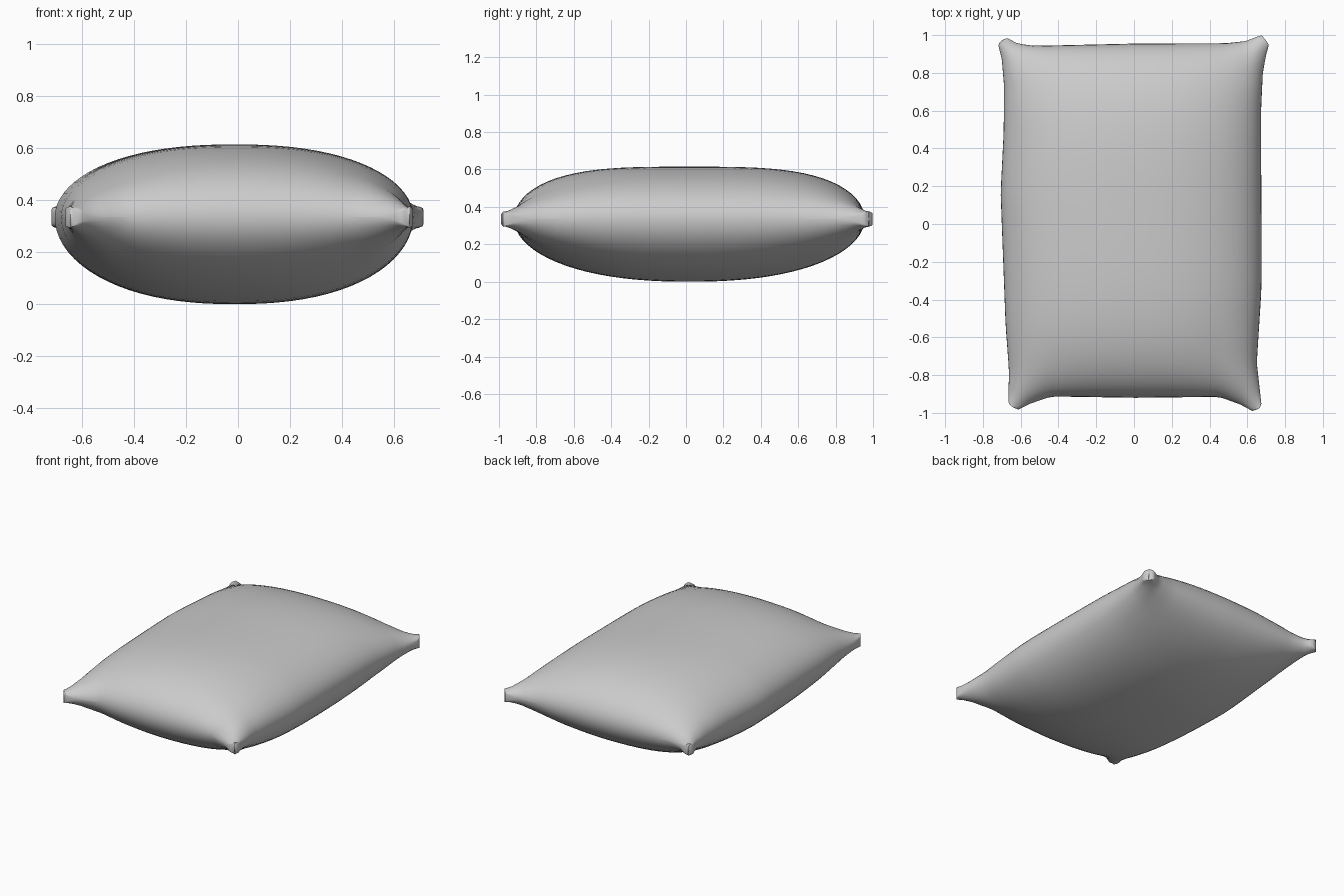
import bpy, bmesh, math

if "Cube" in bpy.data.objects:
    bpy.data.objects.remove(bpy.data.objects["Cube"])

N = 40        # grid cells per side
MID = 0.335   # seam height


def interp(pts, t):
    for (a, p), (b, q) in zip(pts, pts[1:]):
        if t <= b:
            return p + (q - p) * (t - a) / (b - a)
    return pts[-1][1]


# Seam outline: each edge is a gently wavy curve flaring at the corners
left = [(-1, -.645), (-.98, -.665), (-.8, -.662), (-.55, -.68), (0, -.70),
        (.17, -.706), (.5, -.69), (.75, -.688), (.9, -.70), (.98, -.72), (1, -.70)]
right = [(-1, .66), (-.98, .675), (-.75, .65), (-.35, .675), (0, .675),
         (.6, .672), (.82, .682), (.92, .70), (.97, .715), (1, .695)]
front = [(-1, -.968), (-.95, -.983), (-.85, -.95), (-.68, -.913), (0, -.92),
         (.68, -.915), (.85, -.955), (.95, -.99), (1, -.978)]
back = [(-1, .972), (-.96, .985), (-.88, .955), (-.75, .943), (0, .955),
        (.7, .957), (.85, .968), (.97, 1.0), (1, .977)]


def point(i, j, side):
    u = math.sin(math.pi / 2 * (2 * i / N - 1))
    v = math.sin(math.pi / 2 * (2 * j / N - 1))
    l, r = interp(left, v), interp(right, v)
    f, b = interp(front, u), interp(back, u)
    x = l + (r - l) * (u + 1) / 2
    y = f + (b - f) * (v + 1) / 2
    # puffed height, fuller along the length on top, plus thick corner tips
    height, q = (0.28, 3.4) if side > 0 else (MID, 2.3)
    puff = math.sqrt(max(0, (1 - abs(u) ** 2.3) * (1 - abs(v) ** q)))
    tip = 0.042 * abs(u * v) ** 14
    return x, y, MID + side * (height * puff + tip)


bm = bmesh.new()
sheets = {}
for side in (1, -1):
    g = [[bm.verts.new(point(i, j, side)) for j in range(N + 1)] for i in range(N + 1)]
    sheets[side] = g
    for i in range(N):
        for j in range(N):
            bm.faces.new((g[i][j], g[i + 1][j], g[i + 1][j + 1], g[i][j + 1]))

# Close the rim between the two sheets
rim = ([(i, 0) for i in range(N)] + [(N, j) for j in range(N)] +
       [(i, N) for i in range(N, 0, -1)] + [(0, j) for j in range(N, 0, -1)])
for (a, b), (c, d) in zip(rim, rim[1:] + rim[:1]):
    t, s = sheets[1], sheets[-1]
    bm.faces.new((t[a][b], t[c][d], s[c][d], s[a][b]))
bmesh.ops.remove_doubles(bm, verts=bm.verts, dist=0.0005)
bmesh.ops.recalc_face_normals(bm, faces=bm.faces)

mesh = bpy.data.meshes.new("pillow")
bm.to_mesh(mesh)
bm.free()
mesh.polygons.foreach_set("use_smooth", [True] * len(mesh.polygons))
pillow = bpy.data.objects.new("pillow", mesh)
bpy.context.collection.objects.link(pillow)
